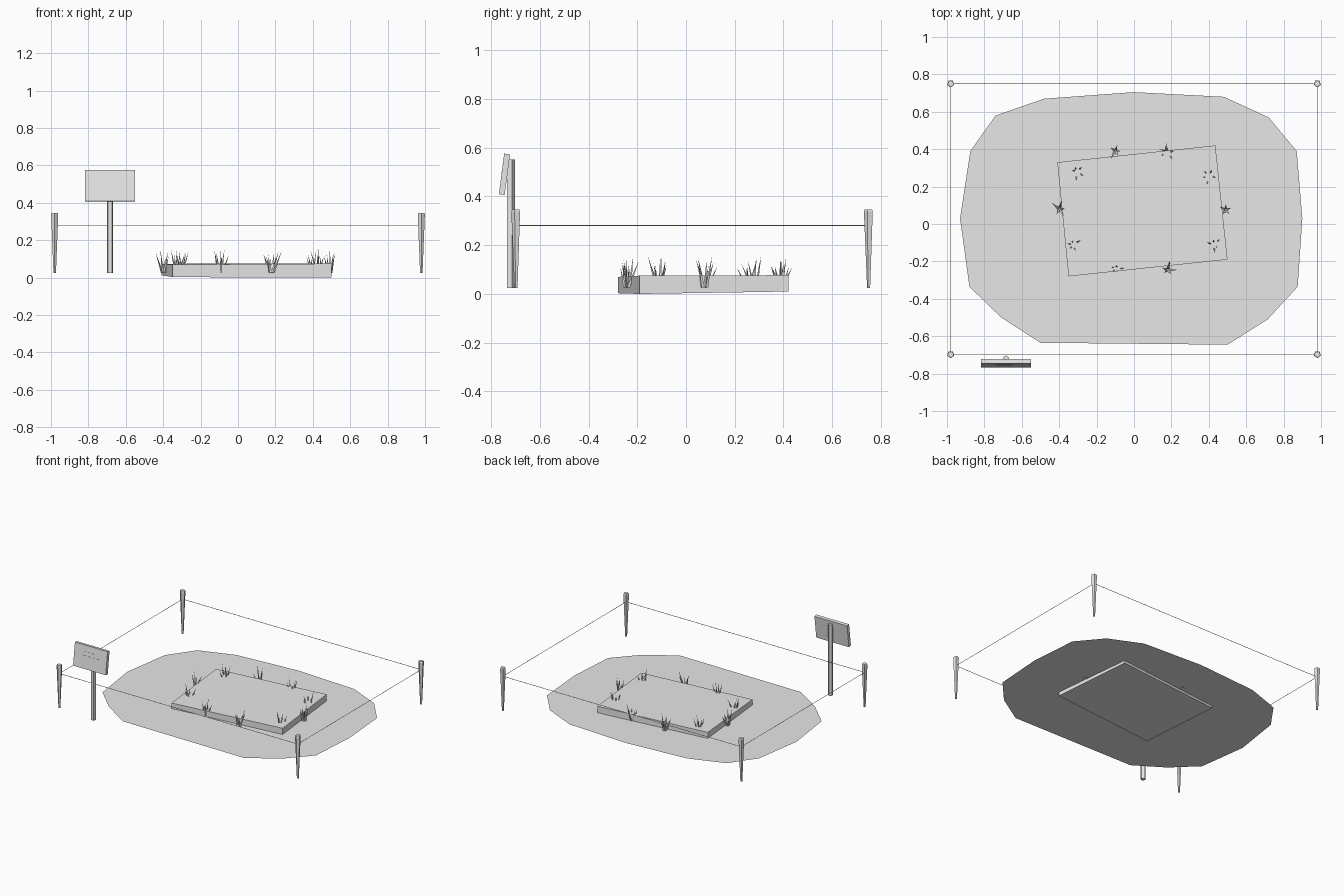
import bpy, bmesh, math, random
from mathutils import Vector

if "Cube" in bpy.data.objects:
    bpy.data.objects.remove(bpy.data.objects["Cube"])

random.seed(4)

# One plain colour for every part
grey = bpy.data.materials.new("plain_grey")
grey.diffuse_color = (0.8, 0.8, 0.8, 1)
grey.use_nodes = True
grey.node_tree.nodes["Principled BSDF"].inputs["Base Color"].default_value = grey.diffuse_color


def finish(bm, name, fix_normals=True):
    if fix_normals:
        bmesh.ops.recalc_face_normals(bm, faces=bm.faces)
    mesh = bpy.data.meshes.new(name)
    bm.to_mesh(mesh)
    bm.free()
    mesh.materials.append(grey)
    obj = bpy.data.objects.new(name, mesh)
    bpy.context.collection.objects.link(obj)
    return obj


def tube(bm, start, end, r0, r1, sides, turn=math.pi / 2):
    """Tapered flat-sided tube from start to end; r1 = 0 makes a point."""
    start, end = Vector(start), Vector(end)
    d = (end - start).normalized()
    u = Vector((1, 0, 0)) if abs(d.x) < 0.9 else Vector((0, 1, 0))
    u = (u - d * u.dot(d)).normalized()
    v = d.cross(u)

    def ring(c, r):
        angles = [turn + 2 * math.pi * i / sides for i in range(sides)]
        return [bm.verts.new(c + r * (u * math.cos(a) + v * math.sin(a))) for a in angles]

    low = ring(start, r0)
    bm.faces.new(low[::-1])
    if r1 == 0:
        tip = bm.verts.new(end)
        for i in range(sides):
            bm.faces.new((low[i], low[(i + 1) % sides], tip))
    else:
        high = ring(end, r1)
        bm.faces.new(high)
        for i in range(sides):
            j = (i + 1) % sides
            bm.faces.new((low[i], low[j], high[j], high[i]))


def box(name, loc, size, tilt):
    bm = bmesh.new()
    bmesh.ops.create_cube(bm, size=1)
    bmesh.ops.scale(bm, vec=size, verts=bm.verts)
    obj = finish(bm, name)
    obj.location = loc
    obj.rotation_euler.x = tilt
    return obj


# Ground patch: one flat irregular sheet
outline = [(0, .705), (-.48, .67), (-.74, .58), (-.875, .39), (-.93, .03),
           (-.88, -.335), (-.71, -.50), (-.50, -.635), (.50, -.645), (.715, -.51),
           (.875, -.335), (.90, .03), (.87, .39), (.72, .57), (.48, .68)]
bm = bmesh.new()
bm.faces.new([bm.verts.new((x, y, .029)) for x, y in outline])
finish(bm, "ground_patch", False)

# Stone slab, slightly turned and tilted, sunk through the patch
corners = [(-.35, -.28, .003, .070), (.50, -.19, 0, .075),
           (.435, .42, .010, .077), (-.41, .33, .013, .074)]
bm = bmesh.new()
low = [bm.verts.new((x, y, b)) for x, y, b, t in corners]
high = [bm.verts.new((x, y, t)) for x, y, b, t in corners]
bm.faces.new(low[::-1])
bm.faces.new(high)
for i in range(4):
    j = (i + 1) % 4
    bm.faces.new((low[i], low[j], high[j], high[i]))
finish(bm, "stone_slab")

# Corner stakes with small bevelled heads
posts = [(-.98, -.697), (.98, -.697), (.98, .75), (-.98, .75)]
for x, y in posts:
    bm = bmesh.new()
    tube(bm, (x, y, .025), (x, y, .338), .007, .020, 5, -math.pi / 2)
    tube(bm, (x, y, .338), (x, y, .346), .020, .017, 5, -math.pi / 2)
    finish(bm, "corner_stake")

# Rope around the stakes
for i in range(4):
    bm = bmesh.new()
    tube(bm, (*posts[i], .28), (*posts[(i + 1) % 4], .28), .002, .002, 4)
    finish(bm, "rope")

# Sign: post, leaning board and raised text strips
bm = bmesh.new()
tube(bm, (-.684, -.72, .025), (-.684, -.72, .552), .0175, .0175, 5)
finish(bm, "sign_post")
lean = math.radians(-7.5)
box("sign_board", (-.684, -.745, .491), (.268, .024, .168), lean)
for dx, h, w in ((-.01, .036, .09), (0, .008, .15)):
    y = -.745 - .0125 * math.cos(lean) - h * math.sin(lean)
    z = .491 - .0125 * math.sin(lean) + h * math.cos(lean)
    box("sign_line", (-.684 + dx, y, z), (w, .002, .004), lean)

# Grass tufts around the slab edge
tufts = [(-.10, .39), (.175, .385), (.40, .257), (.49, .075), (.43, -.11),
         (.18, -.245), (-.095, -.24), (-.325, -.11), (-.40, .08), (-.305, .28)]
for x, y in tufts:
    bm = bmesh.new()
    first = random.uniform(0, 6.28)
    for k in range(5):
        a = first + k * 2 * math.pi / 5 + random.uniform(-.3, .3)
        reach = random.uniform(.02, .055)
        top = random.uniform(.105, .155)
        c, s = math.cos(a), math.sin(a)
        tube(bm, (x + .008 * c, y + .008 * s, .027),
             (x + reach * c, y + reach * s, top), .008, 0, 3, a)
    finish(bm, "grass_tuft")
